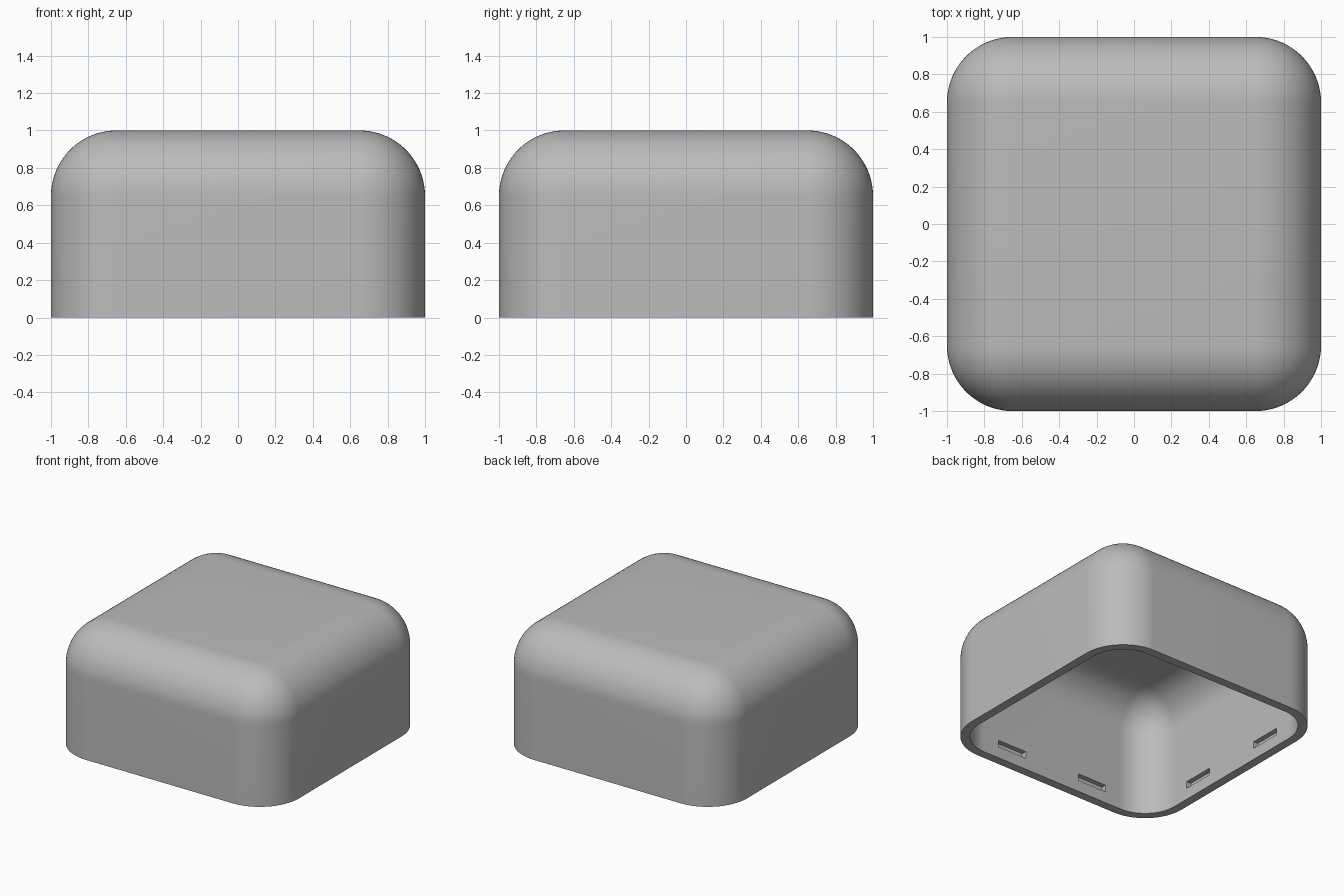
import bpy
import bmesh
from mathutils import Matrix, Vector

HALF, HEIGHT = 1.0, 1.0      # outer half width and height
RADIUS, WALL = 0.35, 0.07    # outer rounding and wall thickness
SLOT_OFFSET, SLOT_Z = 0.38, 0.12
SLOT_LENGTH, SLOT_HEIGHT, SLOT_DEPTH = 0.26, 0.055, 0.04

cube = bpy.data.objects.get("Cube")
if cube:
    bpy.data.objects.remove(cube, do_unlink=True)

grey = bpy.data.materials.new("plain grey")
grey.use_nodes = True
colour = (0.5, 0.5, 0.5, 1)
grey.diffuse_color = colour
grey.node_tree.nodes["Principled BSDF"].inputs["Base Color"].default_value = colour


def add_box(bm, centre, size):
    """Add an axis-aligned box to the bmesh."""
    matrix = Matrix.Translation(centre) @ Matrix.Diagonal((*size, 1))
    bmesh.ops.create_cube(bm, size=1, matrix=matrix)


def make_object(name, bm):
    mesh = bpy.data.meshes.new(name)
    bm.to_mesh(mesh)
    bm.free()
    mesh.materials.append(grey)
    obj = bpy.data.objects.new(name, mesh)
    bpy.context.collection.objects.link(obj)
    return obj


def rounded_block(name, half, bottom, top, radius):
    """Block rounded on every edge except those around its base."""
    bm = bmesh.new()
    add_box(bm, (0, 0, (bottom + top) / 2), (2 * half, 2 * half, top - bottom))
    edges = [e for e in bm.edges if max(v.co.z for v in e.verts) > bottom + 0.01]
    bmesh.ops.bevel(bm, geom=edges, offset=radius, offset_type='OFFSET',
                    segments=20, profile=0.5, affect='EDGES')
    return make_object(name, bm)


def cut(target, cutter):
    """Subtract the cutter, then discard it."""
    cutter.hide_render = True
    mod = target.modifiers.new("cut", 'BOOLEAN')
    mod.operation = 'DIFFERENCE'
    mod.solver = 'EXACT'
    mod.object = cutter
    bpy.context.view_layer.objects.active = target
    bpy.ops.object.modifier_apply(modifier=mod.name)
    bpy.data.objects.remove(cutter, do_unlink=True)


# Outer cover, hollowed from below
cover = rounded_block("cover", HALF, 0, HEIGHT, RADIUS)
cavity = rounded_block("cavity_cutter", HALF - WALL, -0.2, HEIGHT - WALL, RADIUS - WALL)
cut(cover, cavity)

# Two shallow snap slots in each inner wall, near the rim
bm = bmesh.new()
inner = HALF - WALL
for side in (-1, 1):
    for offset in (-SLOT_OFFSET, SLOT_OFFSET):
        add_box(bm, (side * inner, offset, SLOT_Z),
                (2 * SLOT_DEPTH, SLOT_LENGTH, SLOT_HEIGHT))
        add_box(bm, (offset, side * inner, SLOT_Z),
                (SLOT_LENGTH, 2 * SLOT_DEPTH, SLOT_HEIGHT))
cut(cover, make_object("slot_cutter", bm))

# Smooth curves, crisp rim and slots
bpy.ops.object.select_all(action='DESELECT')
cover.select_set(True)
bpy.context.view_layer.objects.active = cover
bpy.ops.object.shade_smooth_by_angle(angle=0.52)
